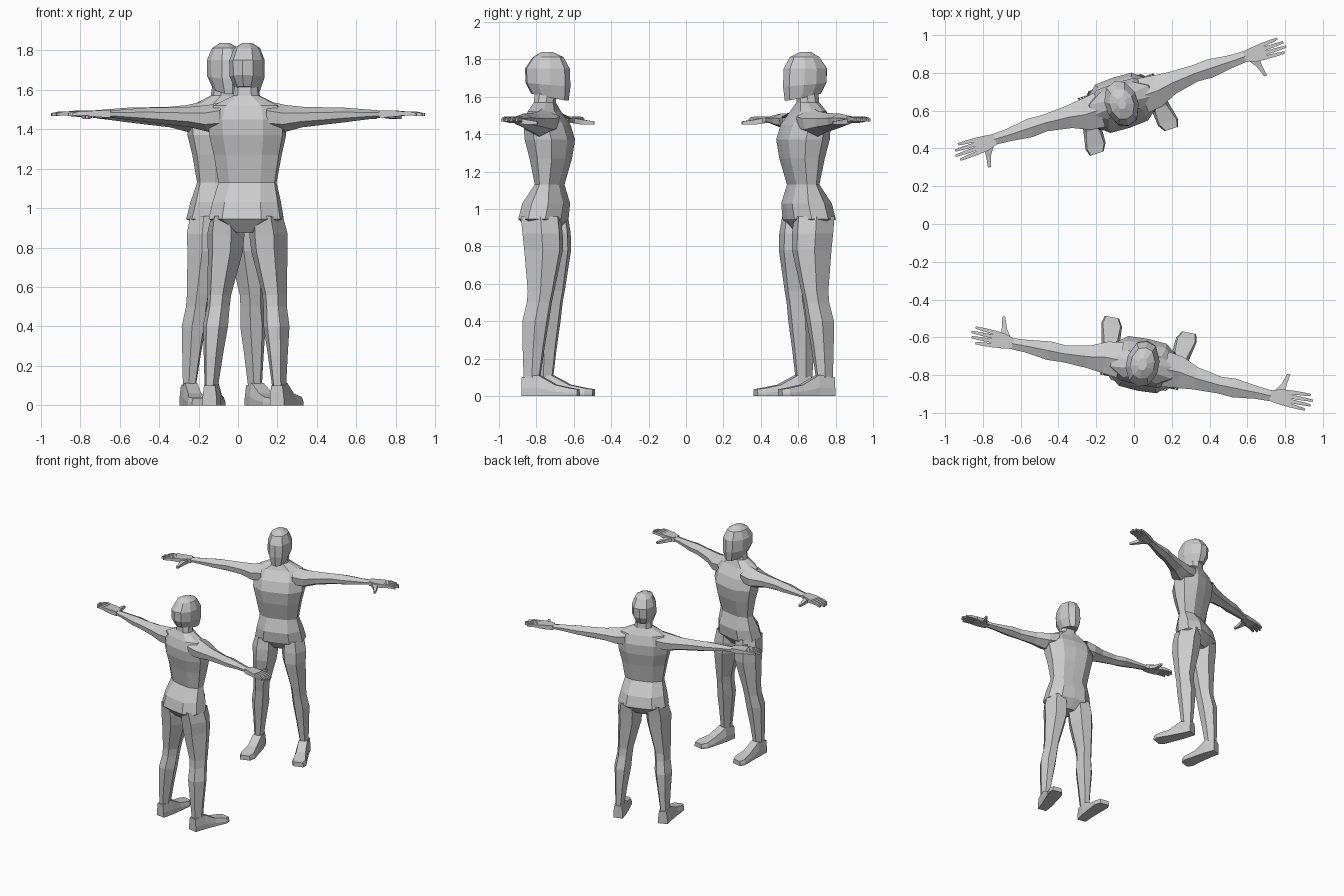
import bpy, bmesh, math
from mathutils import Matrix, Vector

if "Cube" in bpy.data.objects:
    bpy.data.objects.remove(bpy.data.objects["Cube"])

grey = bpy.data.materials.new("plain grey")
grey.diffuse_color = (0.6, 0.6, 0.6, 1)
grey.use_nodes = True
grey.node_tree.nodes["Principled BSDF"].inputs["Base Color"].default_value = grey.diffuse_color

# Unit cross-sections
BODY = [(0, -1), (.55, -.95), (1, -.38), (1, .38), (.55, .95), (0, 1),
        (-.55, .95), (-1, .38), (-1, -.38), (-.55, -.95)]
HEAD = [(0, -1), (.6, -.85), (1, -.25), (1, .3), (.6, .85), (0, 1),
        (-.6, .85), (-1, .3), (-1, -.25), (-.6, -.85)]
LIMB = [(1, -.15), (.45, -1), (-.5, -1), (-1, 0), (-.5, 1), (.5, 1)]
ARM = [(0, 1), (1, .4), (.9, -.45), (0, -1), (-.9, -.45), (-1, .4)]
BOX = [(1, 1), (1, -1), (-1, -1), (-1, 1)]


def loft(bm, rings, start=False, end=False):
    """Skin a series of rings, with optional end caps."""
    loops = [[bm.verts.new(p) for p in r] for r in rings]
    n = len(loops[0])
    for a, b in zip(loops, loops[1:]):
        for i in range(n):
            j = (i + 1) % n
            bm.faces.new((a[i], a[j], b[j], b[i]))
    if start:
        bm.faces.new(loops[0])
    if end:
        bm.faces.new(loops[-1])


def level(z, hx, front, back, shape, tilt=0):
    """Horizontal ring centred on x = 0; tilt raises the back."""
    m, h = (front + back) / 2, (back - front) / 2
    return [(u * hx, m + v * h, z + v * tilt) for u, v in shape]


def across(x, yc, zc, hy, hz, shape):
    """Ring facing along x."""
    return [(x, yc + u * hy, zc + v * hz) for u, v in shape]


def torso(bm):
    rows = [(.875, .06, -.05, .08), (.945, .185, -.105, .14), (1.03, .168, -.115, .12),
            (1.13, .145, -.085, .052), (1.27, .168, -.125, .08), (1.37, .19, -.14, .105),
            (1.45, .19, -.115, .11), (1.52, .165, -.065, .09),
            (1.57, .065, -.045, .065), (1.64, .055, -.05, .06)]
    loft(bm, [level(*r, BODY) for r in rows], start=True)


def head(bm):
    rows = [(1.598, .058, -.12, .085, .02), (1.665, .084, -.13, .115, .01),
            (1.75, .085, -.126, .118, 0), (1.812, .062, -.092, .075, 0),
            (1.838, .022, -.035, .03, 0)]
    loft(bm, [level(z, hx, f, b, HEAD, t) for z, hx, f, b, t in rows], True, True)


def arm(bm):
    rows = [(.12, .0, 1.465, .095, .075), (.2, .0, 1.455, .085, .068),
            (.29, .015, 1.462, .06, .052), (.42, .025, 1.468, .045, .043),
            (.5, .025, 1.472, .05, .038), (.62, .025, 1.475, .034, .026),
            (.7, .027, 1.477, .029, .018)]
    loft(bm, [across(*r, ARM) for r in rows])


def hand(bm):
    # palm
    loft(bm, [across(.695, .027, 1.477, .028, .017, BOX),
              across(.745, .022, 1.478, .04, .017, BOX),
              across(.81, .022, 1.48, .046, .013, BOX)], True, True)
    # fingers
    for i, length in enumerate((.095, .112, .105, .08)):
        y, spread = -.0125 + i * .023, (i - 1.5) * .004
        loft(bm, [across(.805, y, 1.48, .0105, .011, BOX),
                  across(.81 + length * .55, y + spread * .6, 1.481, .009, .01, BOX),
                  across(.81 + length, y + spread, 1.474, .006, .007, BOX)], True, True)
    # thumb
    path = [(.738, .0, 1.472, .028, .015), (.755, -.045, 1.464, .014, .013),
            (.77, -.105, 1.46, .008, .008)]
    loft(bm, [[(x + u * w, y, z + v * h) for u, v in BOX]
              for x, y, z, w, h in path], True, True)


def leg(bm):
    rows = [(.96, .105, .012, .08, .1), (.87, .11, .0, .098, .1),
            (.78, .114, -.006, .092, .096), (.56, .143, .002, .062, .066),
            (.5, .147, .01, .06, .062), (.4, .158, .028, .066, .066),
            (.25, .167, .038, .05, .054), (.1, .175, .045, .036, .042)]
    loft(bm, [[(xc + u * hx, yc + v * hy, z) for u, v in LIMB]
              for z, xc, yc, hx, hy in rows])


def foot(bm):
    rows = [(.095, .174, .036, .1, .8), (.005, .178, .044, .112, .75),
            (-.09, .19, .05, .06, .7), (-.175, .202, .056, .042, .85),
            (-.215, .208, .038, .036, .85)]
    loft(bm, [[(x - w, y, 0), (x + w, y, 0), (x + w * 1.0, y, h * .4),
               (x + w * t, y, h), (x - w * t, y, h), (x - w, y, h * .4)]
              for y, x, w, h, t in rows], True, True)


def add_part(name, build, place, side=1):
    bm = bmesh.new()
    build(bm)
    bmesh.ops.transform(bm, matrix=Matrix.Diagonal((side, 1, 1, 1)), verts=bm.verts)
    bmesh.ops.recalc_face_normals(bm, faces=bm.faces)
    mesh = bpy.data.meshes.new(name)
    bm.to_mesh(mesh)
    bm.free()
    mesh.materials.append(grey)
    ob = bpy.data.objects.new(name, mesh)
    ob.matrix_world = place
    bpy.context.collection.objects.link(ob)


# Two standing figures with outstretched arms, facing each other
for who, x, y, turn in (("near", .045, -.745, 168.6), ("far", -.067, .642, 18.3)):
    place = Matrix.Translation((x, y, 0)) @ Matrix.Rotation(math.radians(turn), 4, 'Z')
    add_part(who + "_torso", torso, place)
    add_part(who + "_head", head, place)
    for label, side in (("left", 1), ("right", -1)):
        for part, build in (("arm", arm), ("hand", hand), ("leg", leg), ("foot", foot)):
            add_part(f"{who}_{label}_{part}", build, place, side)
